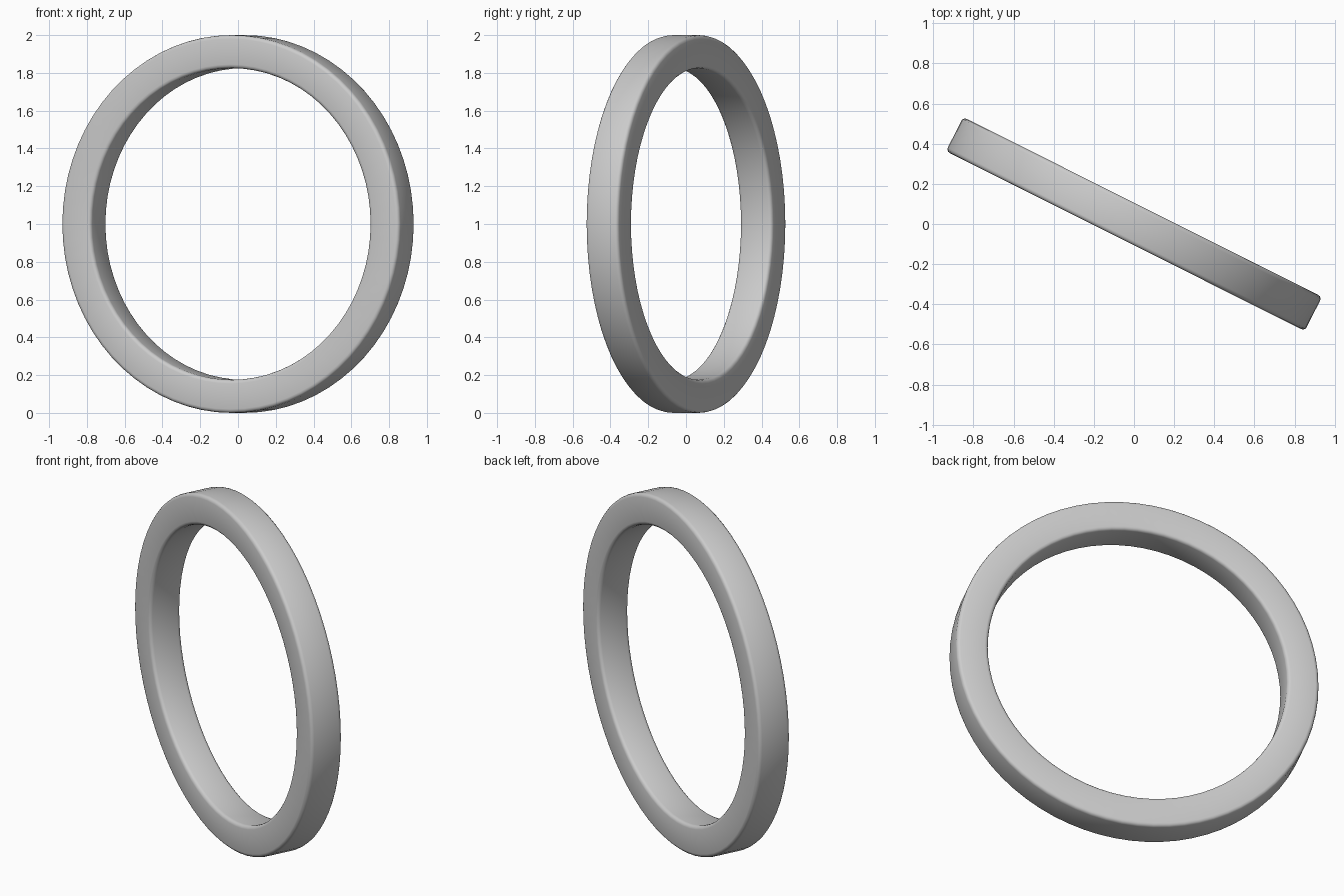
import bpy, bmesh
from math import radians, cos, sin, pi

if "Cube" in bpy.data.objects:
    bpy.data.objects.remove(bpy.data.objects["Cube"])

R_OUT, R_IN, HALF, ROUND = 1.0, 0.825, 0.095, 0.02
SEGMENTS, CORNER_STEPS = 72, 3


def rounded_profile():
    # rectangular section (radius, depth) with rounded corners
    corners = [(R_OUT - ROUND, HALF - ROUND, 0), (R_IN + ROUND, HALF - ROUND, 90),
               (R_IN + ROUND, -HALF + ROUND, 180), (R_OUT - ROUND, -HALF + ROUND, 270)]
    pts = []
    for r, d, start in corners:
        for i in range(CORNER_STEPS + 1):
            a = radians(start + 90 * i / CORNER_STEPS)
            pts.append((r + ROUND * cos(a), d + ROUND * sin(a)))
    return pts


# ring: section revolved around the y axis
bm = bmesh.new()
profile = rounded_profile()
loops = []
for s in range(SEGMENTS):
    a = 2 * pi * s / SEGMENTS
    loops.append([bm.verts.new((r * cos(a), d, r * sin(a))) for r, d in profile])
n = len(profile)
for s in range(SEGMENTS):
    cur, nxt = loops[s], loops[(s + 1) % SEGMENTS]
    for i in range(n):
        j = (i + 1) % n
        bm.faces.new((cur[i], cur[j], nxt[j], nxt[i]))
bmesh.ops.recalc_face_normals(bm, faces=bm.faces)

mesh = bpy.data.meshes.new("ring")
bm.to_mesh(mesh)
bm.free()
ring = bpy.data.objects.new("ring", mesh)
bpy.context.collection.objects.link(ring)

# stand upright on the ground, turned about the vertical
ring.location = (0, 0, 1)
ring.rotation_euler = (0, 0, radians(-26.6))

bpy.context.view_layer.objects.active = ring
ring.select_set(True)
bpy.ops.object.shade_smooth_by_angle(angle=radians(40))
